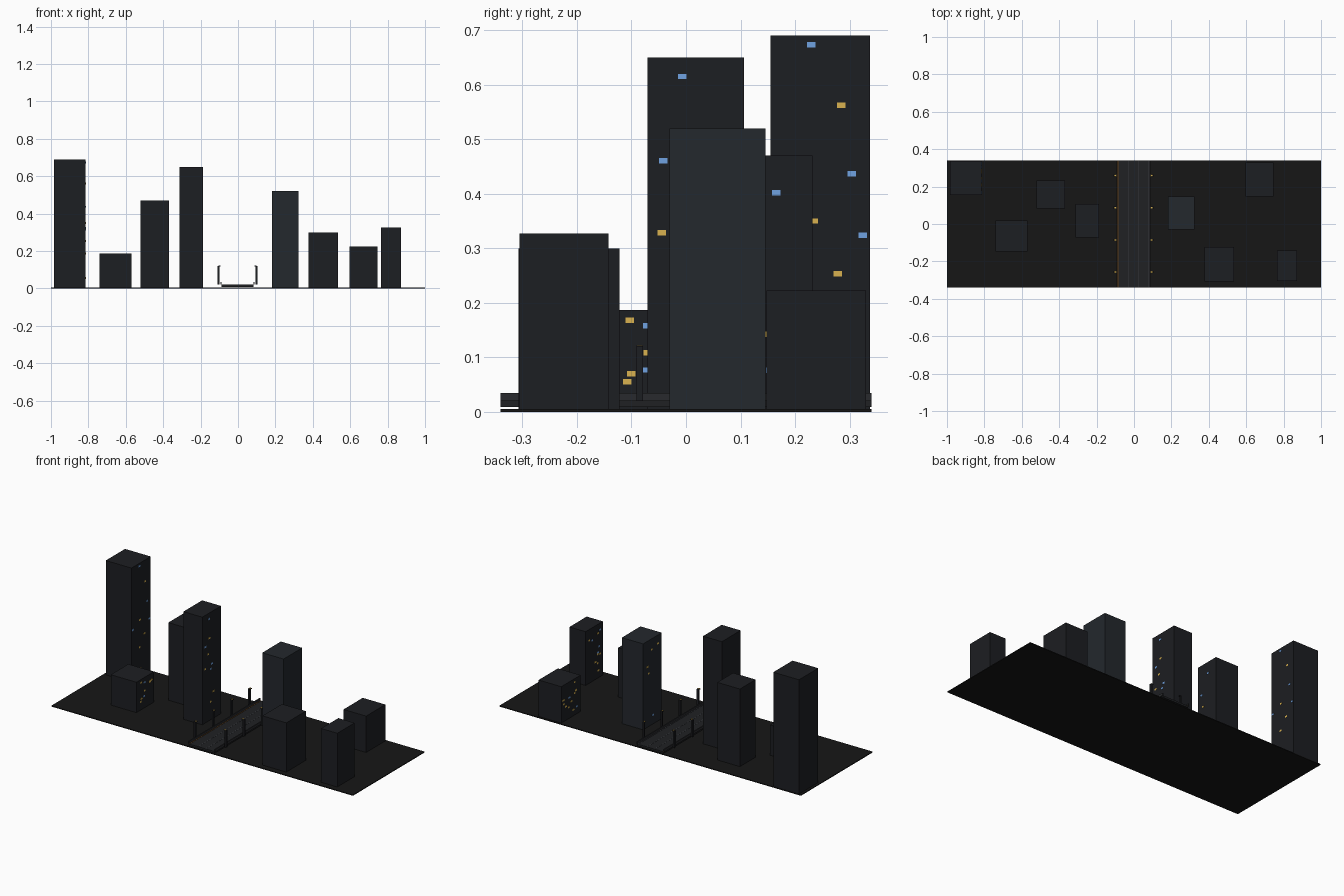
import bpy, random

random.seed(4)


def material(name, rgb):
    m = bpy.data.materials.new(name)
    m.diffuse_color = (*rgb, 1)
    return m


GROUND = material("asphalt_black", (0.008, 0.008, 0.008))
DARK = material("tower_dark", (0.012, 0.013, 0.016))
SLATE = material("tower_slate", (0.017, 0.021, 0.026))
ROAD = material("road_grey", (0.014, 0.015, 0.017))
RAIL = material("rail_grey", (0.022, 0.023, 0.026))
LINE = material("line_grey", (0.04, 0.042, 0.05))
AMBER = material("amber_line", (0.12, 0.05, 0.01))
GOLD = material("window_gold", (0.7, 0.45, 0.08))
BLUE = material("window_blue", (0.16, 0.36, 0.75))


def box(name, x0, x1, y0, y1, z0, z1, mat):
    bpy.ops.mesh.primitive_cube_add(
        size=1, location=((x0 + x1) / 2, (y0 + y1) / 2, (z0 + z1) / 2))
    ob = bpy.context.object
    ob.name = name
    ob.scale = (x1 - x0, y1 - y0, z1 - z0)
    bpy.ops.object.transform_apply(location=False, rotation=False, scale=True)
    ob.data.materials.append(mat)
    return ob


# Ground slab
G = 0.005
box("ground", -1, 1, -0.34, 0.34, 0, G, GROUND)

# Raised road with lane lines, edge strips and side rails
CX, HALF = -0.0025, 0.085
box("road_deck", CX - HALF, CX + HALF, -0.34, 0.34, 0.009, 0.02, ROAD)
for x in (-0.028, 0.023):
    box("lane_line", x - 0.002, x + 0.002, -0.34, 0.34, 0.0195, 0.0207, LINE)
for s, mat in ((-1, AMBER), (1, LINE)):
    xr = CX + s * (HALF + 0.003)
    box("side_rail", xr - 0.003, xr + 0.003, -0.34, 0.34, 0.02, 0.035, RAIL)
    xe = CX + s * (HALF - 0.002)
    box("edge_strip", xe - 0.002, xe + 0.002, -0.34, 0.34, 0.0195, 0.0215, mat)

# Street lamps: pole, inward arm and small glowing head
for s in (-1, 1):
    xp = CX + s * 0.102
    for y in (0.259, 0.087, -0.085, -0.257):
        box("lamp_pole", xp - 0.005, xp + 0.005, y - 0.006, y + 0.006, 0.02, 0.12, DARK)
        xi = xp - s * 0.012
        box("lamp_arm", min(xp, xi), max(xp, xi), y - 0.006, y + 0.006, 0.118, 0.122, DARK)
        xh = xp - s * 0.005
        box("lamp_light", xh - 0.005, xh + 0.005, y - 0.005, y + 0.005, 0.1195, 0.123, GOLD)

# Towers: x range, y range, height, material, number of random windows
TOWERS = [
    (-0.985, -0.815, 0.155, 0.337, 0.690, DARK, 3),
    (-0.740, -0.570, -0.148, 0.018, 0.187, DARK, 6),
    (-0.520, -0.370, 0.083, 0.232, 0.470, DARK, 6),
    (-0.312, -0.187, -0.071, 0.106, 0.650, DARK, 8),
    (0.182, 0.323, -0.030, 0.146, 0.520, SLATE, 5),
    (0.377, 0.535, -0.307, -0.122, 0.300, DARK, 6),
    (0.596, 0.746, 0.148, 0.330, 0.223, DARK, 11),
    (0.765, 0.872, -0.305, -0.142, 0.327, DARK, 11),
]
# Clearly visible windows by tower index: y, z, colour
SEEN = {
    0: [(0.23, 0.673, BLUE), (0.285, 0.562, GOLD), (0.304, 0.437, BLUE),
        (0.324, 0.324, BLUE), (0.168, 0.314, BLUE), (0.278, 0.253, GOLD),
        (0.234, 0.35, GOLD)],
    1: [(-0.103, 0.168, GOLD), (-0.1, 0.07, GOLD), (-0.108, 0.055, GOLD)],
    3: [(-0.007, 0.615, BLUE)],
}
for i, (x0, x1, y0, y1, h, mat, count) in enumerate(TOWERS):
    box("tower", x0, x1, y0, y1, G, h, mat)
    # Lit windows on the face towards the road
    xf = x1 if x1 < 0 else x0
    top = h - 0.02 if i != 0 else 0.2
    spots = list(SEEN.get(i, []))
    for _ in range(count):
        ylo = y0 + 0.02 if i != 1 else -0.09
        ztop = 0.5 if i == 3 else top
        spots.append((random.uniform(ylo, y1 - 0.02), random.uniform(0.04, ztop),
                      random.choice((GOLD, GOLD, BLUE))))
    for y, z, glow in spots:
        box("lit_window", xf - 0.001, xf + 0.001, y - 0.0078, y + 0.0078,
            z - 0.005, z + 0.005, glow)
